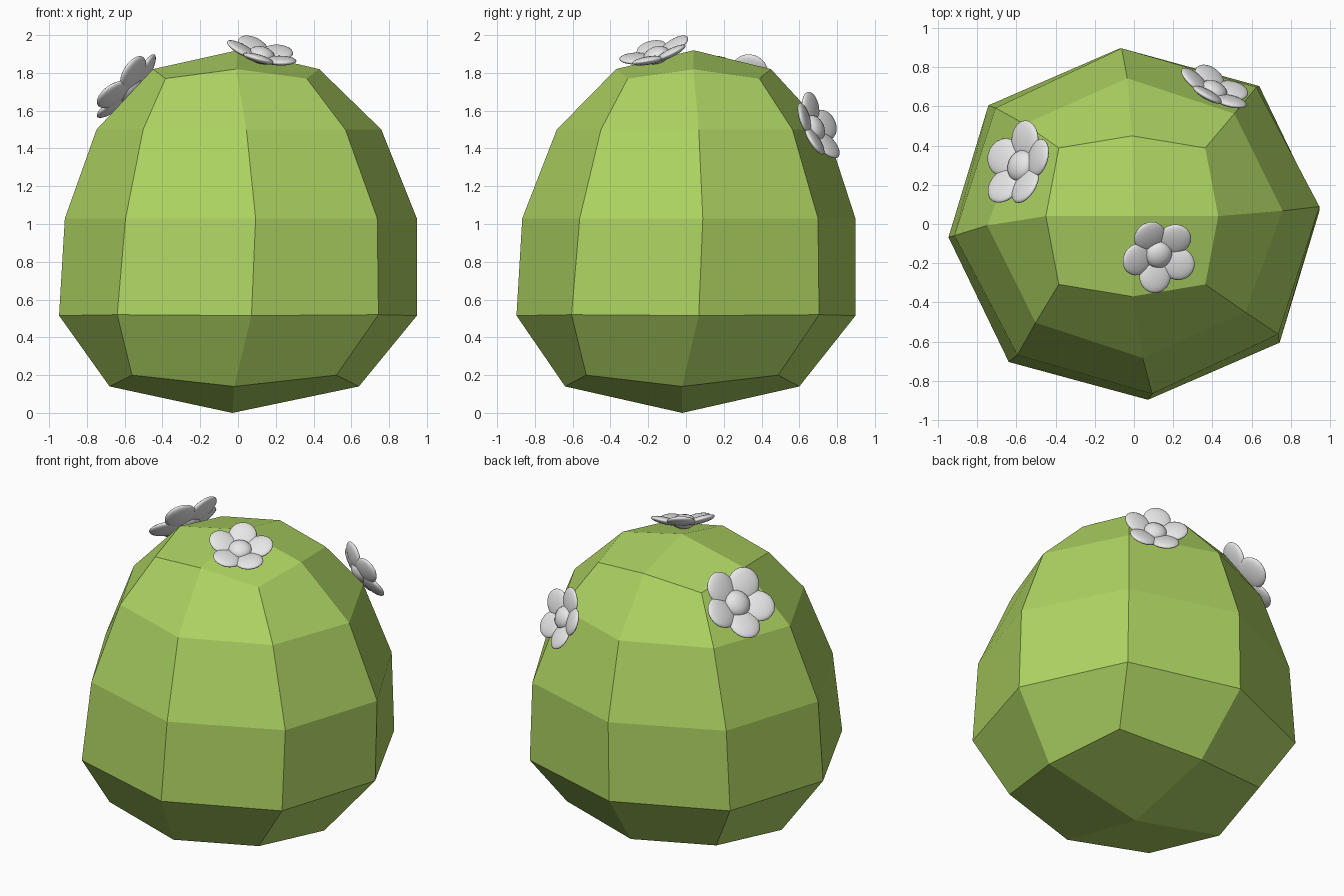
import bpy, bmesh, math
from mathutils import Matrix, Vector

if "Cube" in bpy.data.objects:
    bpy.data.objects.remove(bpy.data.objects["Cube"])


def material(name, rgb):
    m = bpy.data.materials.new(name)
    m.diffuse_color = (*rgb, 1)
    m.use_nodes = True
    m.node_tree.nodes["Principled BSDF"].inputs["Base Color"].default_value = m.diffuse_color
    return m


green = material("cactus green", (0.42, 0.65, 0.122))
pale = material("petal pale grey", (0.8, 0.8, 0.8))


def make_object(name, bm, mat):
    bmesh.ops.recalc_face_normals(bm, faces=bm.faces)
    me = bpy.data.meshes.new(name)
    bm.to_mesh(me)
    bm.free()
    me.materials.append(mat)
    ob = bpy.data.objects.new(name, me)
    bpy.context.collection.objects.link(ob)
    return ob


# Body: eight-sided rings with four-quad caps, like a rounded cube
# z at mids, z at corners, centre x, centre y, radius x, radius y, corner factor, twist
rings = [
    (0.14, 0.20, -0.02, -0.02, 0.66, 0.62, 0.82, 0.0),
    (0.515, 0.52, 0.00, 0.00, 0.95, 0.90, 0.73, 4.3),
    (1.03, 1.03, 0.015, 0.015, 0.935, 0.885, 0.715, 4.8),
    (1.50, 1.50, 0.005, 0.03, 0.755, 0.715, 0.71, 3.0),
    (1.82, 1.77, -0.01, 0.04, 0.44, 0.41, 0.85, 0.0),
]
bm = bmesh.new()
loops = []
for zm, zc, cx, cy, rx, ry, c, tw in rings:
    loop = []
    for i in range(8):
        a = math.radians(45 * i + tw)
        k = c * math.sqrt(2) if i % 2 else 1.0
        loop.append(bm.verts.new((cx + rx * k * math.cos(a), cy + ry * k * math.sin(a),
                                  zc if i % 2 else zm)))
    loops.append(loop)
for lo, hi in zip(loops, loops[1:]):
    for i in range(8):
        j = (i + 1) % 8
        bm.faces.new((lo[i], lo[j], hi[j], hi[i]))
for loop, tip in ((loops[0], (-0.03, -0.02, 0)), (loops[-1], (0, 0.04, 1.92))):
    v = bm.verts.new(tip)
    for i in range(0, 8, 2):
        bm.faces.new((v, loop[i], loop[i + 1], loop[(i + 2) % 8]))
make_object("cactus_body", bm, green)


# Flowers: five cupped oval petals around a button
def flower(name, centre, normal, r, phase, cup=15):
    n = Vector(normal).normalized()
    right = Vector((0, 0, 1)).cross(n).normalized()
    up = n.cross(right)
    frame = Matrix((right, up, n)).transposed().to_4x4()
    frame.translation = centre
    bm = bmesh.new()
    for i in range(5):
        m = (frame @ Matrix.Rotation(math.radians(phase + 72 * i), 4, 'Z')
             @ Matrix.Rotation(math.radians(-cup), 4, 'Y')
             @ Matrix.Translation((0.58 * r, 0, 0))
             @ Matrix.Diagonal((0.44 * r, 0.42 * r, 0.11 * r, 1)))
        bmesh.ops.create_uvsphere(bm, u_segments=20, v_segments=12, radius=1, matrix=m)
    m = frame @ Matrix.Translation((0, 0, 0.1 * r)) @ Matrix.Diagonal((0.36 * r, 0.36 * r, 0.22 * r, 1))
    bmesh.ops.create_uvsphere(bm, u_segments=16, v_segments=10, radius=1, matrix=m)
    for f in bm.faces:
        f.smooth = True
    make_object(name, bm, pale)


flower("top_flower", (0.12, -0.15, 1.875), (0.24, -0.28, 0.93), 0.2, 5)
flower("back_right_flower", (0.40, 0.665, 1.50), (0.41, 0.82, 0.39), 0.2, 80)
flower("left_flower", (-0.56, 0.29, 1.70), (-0.70, 0.28, 0.65), 0.235, 50)
